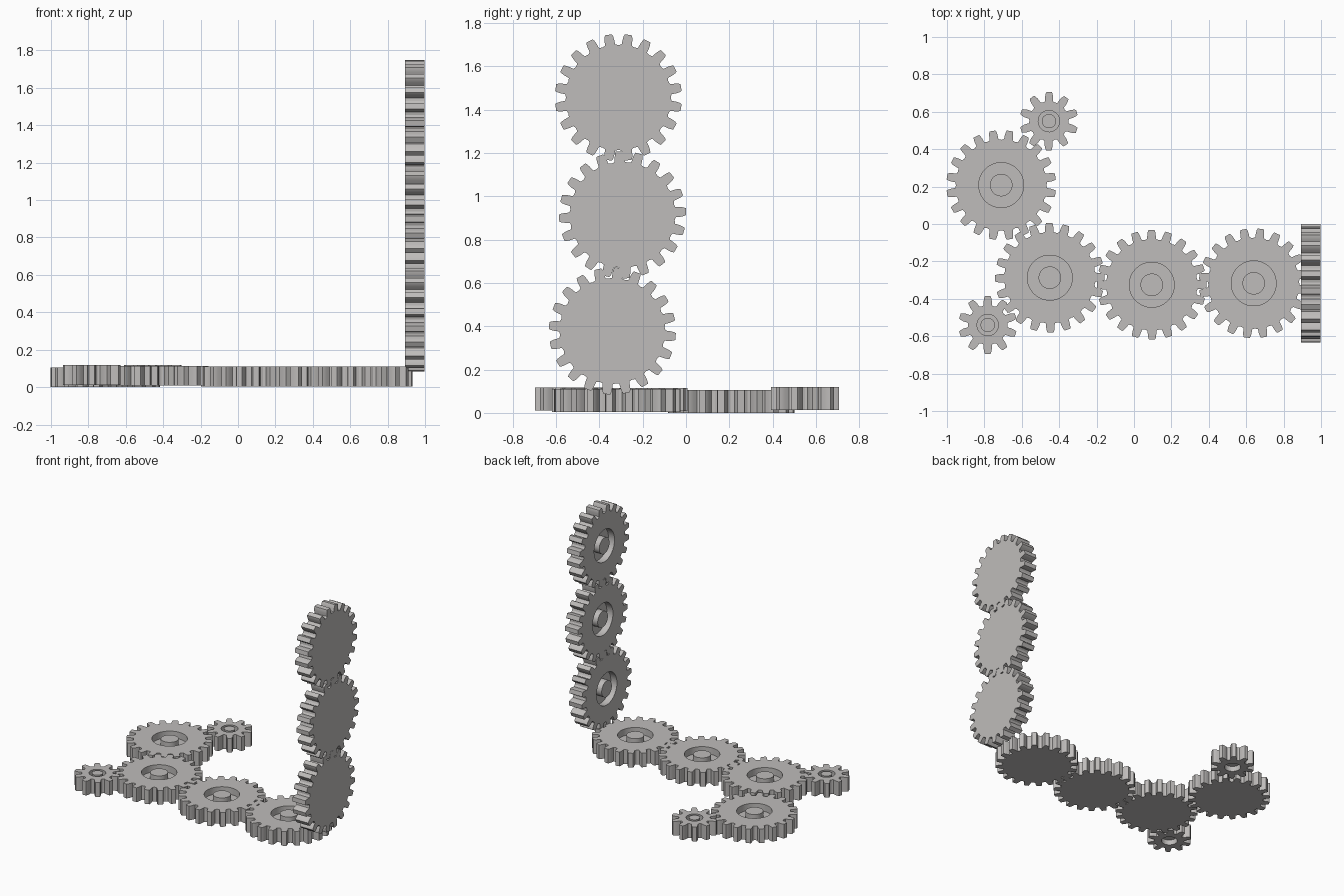
import bpy, bmesh, math

if "Cube" in bpy.data.objects:
    bpy.data.objects.remove(bpy.data.objects["Cube"])

grey = bpy.data.materials.new("warm grey")
grey.diffuse_color = (0.52, 0.505, 0.495, 1)
grey.use_nodes = True
grey.node_tree.nodes["Principled BSDF"].inputs["Base Color"].default_value = grey.diffuse_color

# Half tooth outline: (radius, half width), from base to tip
LARGE = dict(teeth=20, root=0.242, ring=0.12, hub=0.06, pocket=0.0,
             tooth=[(0.246, 0.0235), (0.268, 0.0225), (0.284, 0.020), (0.2935, 0.016)])
SMALL = dict(teeth=10, root=0.104, ring=0.057, hub=0.038, pocket=0.04,
             tooth=[(0.108, 0.0215), (0.132, 0.0215), (0.148, 0.018), (0.157, 0.014)])
THICK, GROOVE = 0.106, 0.05


def outline(kind, phase):
    """Polar points (radius, angle) of the toothed edge."""
    pts, step = [], math.tau / kind["teeth"]
    for i in range(kind["teeth"]):
        a = math.radians(phase) + i * step
        half = [(r, math.asin(w / r)) for r, w in kind["tooth"]]
        pts.append((kind["root"], a - step / 2))
        pts += [(r, a - d) for r, d in half]
        pts += [(r, a + d) for r, d in reversed(half)]
    return pts


def gear(name, kind, phase, place):
    """Stack rings from the back face to the hub top; place maps local to world."""
    edge = outline(kind, phase)
    circle = lambda r: [(r, a) for _, a in edge]
    layers = [(edge, 0), (edge, THICK),
              (circle(kind["ring"]), THICK), (circle(kind["ring"]), THICK - GROOVE),
              (circle(kind["hub"]), THICK - GROOVE), (circle(kind["hub"]), THICK)]
    # Back recess on the small gears, flat centre on the large ones
    layers.insert(0, (circle(kind["ring"]), 0))
    if kind["pocket"]:
        layers.insert(0, (circle(kind["ring"]), kind["pocket"]))
    bm = bmesh.new()
    rings = [[bm.verts.new(place(r * math.cos(a), r * math.sin(a), h)) for r, a in pts]
             for pts, h in layers]
    n = len(edge)
    for lo, hi in zip(rings, rings[1:]):
        for i in range(n):
            j = (i + 1) % n
            bm.faces.new((lo[i], lo[j], hi[j], hi[i]))
    bm.faces.new(rings[0])
    bm.faces.new(rings[-1])
    bmesh.ops.recalc_face_normals(bm, faces=bm.faces)
    me = bpy.data.meshes.new(name)
    bm.to_mesh(me)
    bm.free()
    me.materials.append(grey)
    ob = bpy.data.objects.new(name, me)
    bpy.context.collection.objects.link(ob)
    bpy.ops.object.select_all(action='DESELECT')
    ob.select_set(True)
    bpy.context.view_layer.objects.active = ob
    bpy.ops.object.shade_smooth_by_angle(angle=math.radians(25))


# Gears lying flat: name, kind, x, y, base height, tooth phase in degrees
for name, kind, x, y, z, phase in [
        ("flat_gear_back", LARGE, -0.71, 0.208, 0.0, 9),
        ("flat_gear_left", LARGE, -0.45, -0.287, 0.008, 0.7),
        ("flat_gear_middle", LARGE, 0.095, -0.325, 0.004, 0.3),
        ("flat_gear_right", LARGE, 0.64, -0.317, 0.004, 10.7),
        ("pinion_back", SMALL, -0.455, 0.55, 0.013, 17.5),
        ("pinion_front", SMALL, -0.782, -0.54, 0.011, 18)]:
    gear(name, kind, phase, lambda u, v, w, x=x, y=y, z=z: (x + u, y + v, z + w))

# Gears standing upright, grooved side facing -x: name, y, z, phase
for name, y, z, phase in [
        ("upright_gear_low", -0.34, 0.378, -5),
        ("upright_gear_middle", -0.293, 0.914, 3),
        ("upright_gear_top", -0.312, 1.456, 9)]:
    gear(name, LARGE, phase, lambda u, v, w, y=y, z=z: (0.998 - w, y + u, z + v))
